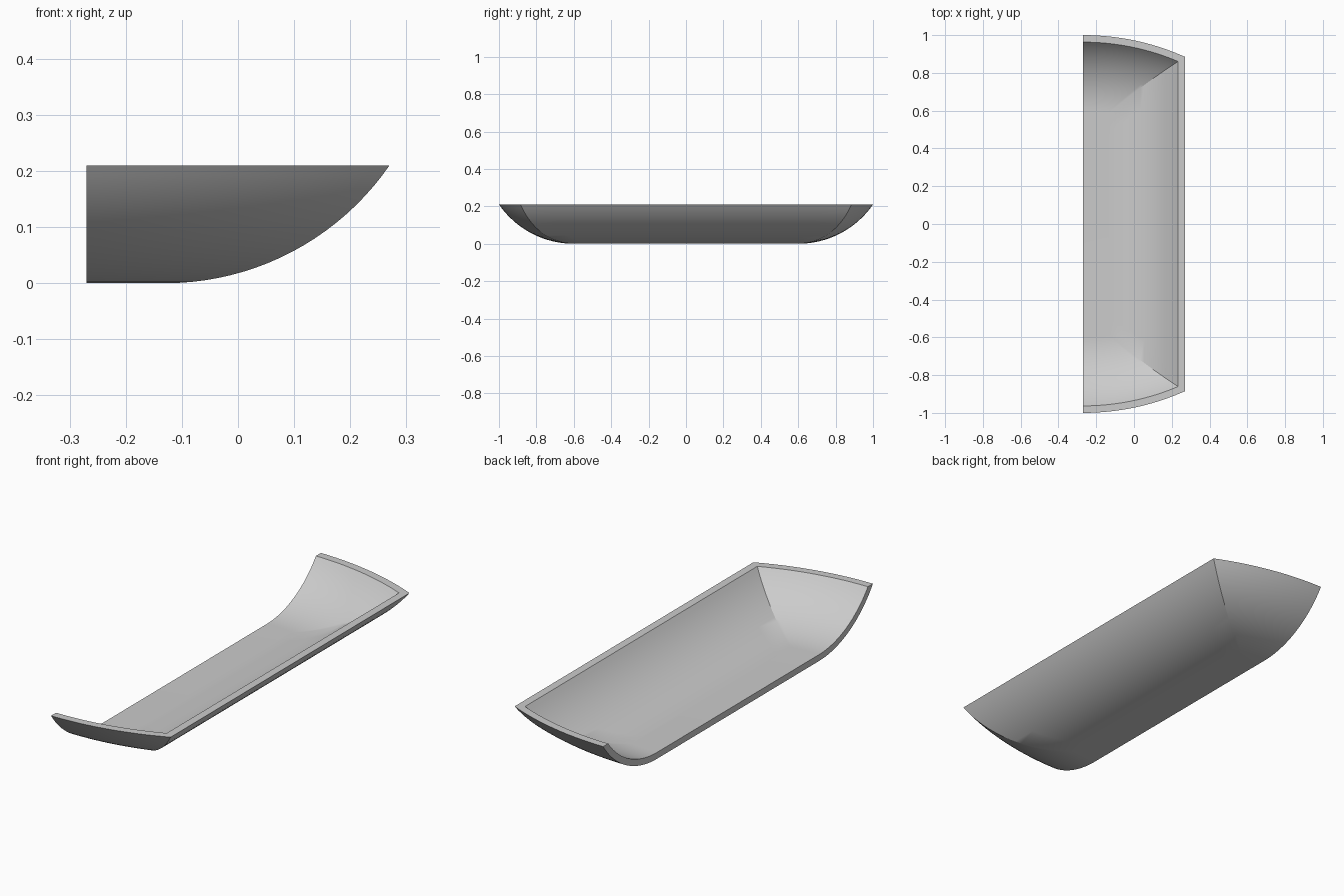
import bpy, bmesh, math

cube = bpy.data.objects.get("Cube")
if cube:
    bpy.data.objects.remove(cube, do_unlink=True)

HALF_W, HEIGHT = 0.27, 0.21      # half width and rim height
PLAN_R = 1.325                   # plan radius of the bowed ends
PLAN_Y = 1 - PLAN_R              # plan centre of the bowed end
RUN, WALL = 0.40, 0.03           # inward run of the curved wall, shell thickness
R = (RUN ** 2 + HEIGHT ** 2) / (2 * HEIGHT)
STEPS, ARC, LONG = 20, 20, 12


def profile(radius):
    """Wall arc from rim to floor as (inset, height) pairs."""
    top = math.acos((R - HEIGHT) / radius)
    angles = [top * (1 - i / STEPS) for i in range(STEPS + 1)]
    return [(RUN - radius * math.sin(a), R - radius * math.cos(a)) for a in angles]


def contour(inset, z):
    """Open outline: bowed end, straight side, bowed end."""
    rho = PLAN_R - inset
    sweep = math.asin((2 * HALF_W - inset) / rho)
    end = [(-HALF_W + rho * math.sin(sweep * i / ARC),
            PLAN_Y + rho * math.cos(sweep * i / ARC)) for i in range(ARC + 1)]
    x, y = end[-1]
    side = [(x, y * (1 - 2 * i / LONG)) for i in range(1, LONG)]
    other = [(px, -py) for px, py in reversed(end)]
    return [(px, py, z) for px, py in end + side + other]


bm = bmesh.new()


def skin(radius):
    """Loft the wall rings and close the floor."""
    rings = [[bm.verts.new(p) for p in contour(d, z)] for d, z in profile(radius)]
    for a, b in zip(rings, rings[1:]):
        for i in range(len(a) - 1):
            bm.faces.new((a[i], a[i + 1], b[i + 1], b[i]))
    # Floor in strips across its width
    floor = rings[-1]
    n = len(floor)
    for i in range(ARC):
        if i == 0:
            bm.faces.new((floor[0], floor[1], floor[n - 2], floor[n - 1]))
        else:
            bm.faces.new((floor[i], floor[i + 1], floor[n - 2 - i], floor[n - 1 - i]))
    bm.faces.new(floor[ARC:n - ARC])
    return rings


outer, inner = skin(R), skin(R - WALL)

# Flat rim
for i in range(len(outer[0]) - 1):
    bm.faces.new((outer[0][i], outer[0][i + 1], inner[0][i + 1], inner[0][i]))

# Cut face along the open side
for k in (0, -1):
    for i in range(STEPS):
        bm.faces.new((outer[i][k], outer[i + 1][k], inner[i + 1][k], inner[i][k]))
bm.faces.new((outer[-1][0], outer[-1][-1], inner[-1][-1], inner[-1][0]))

bmesh.ops.recalc_face_normals(bm, faces=bm.faces)
mesh = bpy.data.meshes.new("tray_shell")
bm.to_mesh(mesh)
bm.free()
shell = bpy.data.objects.new("tray_shell", mesh)
bpy.context.collection.objects.link(shell)

# Plain grey
grey = bpy.data.materials.new("plain_grey")
grey.use_nodes = True
colour = (0.6, 0.6, 0.6, 1)
grey.diffuse_color = colour
grey.node_tree.nodes["Principled BSDF"].inputs["Base Color"].default_value = colour
mesh.materials.append(grey)

bpy.ops.object.select_all(action='DESELECT')
shell.select_set(True)
bpy.context.view_layer.objects.active = shell
bpy.ops.object.shade_smooth_by_angle(angle=math.radians(25))
